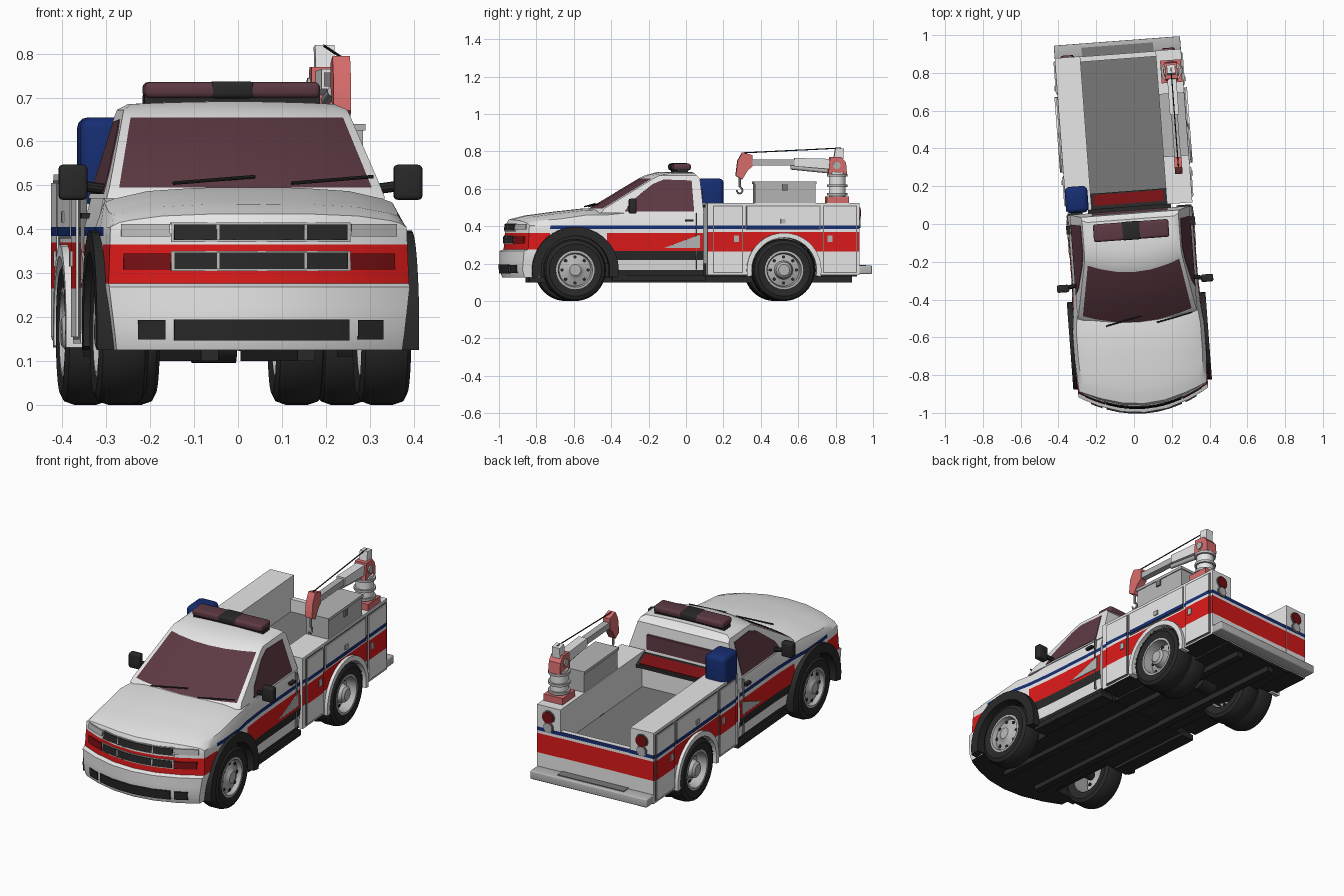
import bpy, bmesh, math
from mathutils import Vector, Matrix

if "Cube" in bpy.data.objects:
    bpy.data.objects.remove(bpy.data.objects["Cube"])

COLOURS = {
    "white": (0.8, 0.8, 0.8), "light_grey": (0.47, 0.47, 0.47), "floor_grey": (0.19, 0.19, 0.19),
    "black": (0.022, 0.022, 0.022), "red": (0.72, 0.01, 0.01), "blue": (0.008, 0.027, 0.17),
    "tinted_glass": (0.11, 0.042, 0.055), "lamp_red": (0.18, 0.005, 0.006), "salmon": (0.68, 0.15, 0.15)}
MATS, PARTS = {}, []
for key, rgb in COLOURS.items():
    m = bpy.data.materials.new(key)
    m.use_nodes = True
    m.diffuse_color = (*rgb, 1)
    m.node_tree.nodes["Principled BSDF"].inputs["Base Color"].default_value = (*rgb, 1)
    MATS[key] = m


def interp(t, pts):
    if t <= pts[0][0]:
        return pts[0][1]
    for (a, u), (b, v) in zip(pts, pts[1:]):
        if t <= b:
            return u + (v - u) * (t - a) / (b - a)
    return pts[-1][1]


def make(name, bm, rule, warp=None):
    """Colour faces by rule (or one colour), bend the mesh, and link it."""
    bmesh.ops.recalc_face_normals(bm, faces=bm.faces)
    me, used = bpy.data.meshes.new(name), []
    for f in bm.faces:
        key = rule if isinstance(rule, str) else rule(f.calc_center_median(), f.normal)
        if key not in used:
            used.append(key)
            me.materials.append(MATS[key])
        f.material_index = used.index(key)
    if warp:
        for v in bm.verts:
            v.co = warp(*v.co)
        bmesh.ops.recalc_face_normals(bm, faces=bm.faces)
    bm.to_mesh(me)
    bm.free()
    o = bpy.data.objects.new(name, me)
    bpy.context.scene.collection.objects.link(o)
    PARTS.append(o)
    return o


def lattice(name, xs, ys, zs, rule, warp=None):
    """Closed box whose surface is divided at the given coordinates."""
    bm, verts, axes = bmesh.new(), {}, (xs, ys, zs)
    def vert(idx):
        if idx not in verts:
            verts[idx] = bm.verts.new([axes[n][idx[n]] for n in range(3)])
        return verts[idx]
    for a in range(3):
        b, c = (a + 1) % 3, (a + 2) % 3
        for end in (0, len(axes[a]) - 1):
            for i in range(len(axes[b]) - 1):
                for j in range(len(axes[c]) - 1):
                    quad = []
                    for di, dj in ((0, 0), (1, 0), (1, 1), (0, 1)):
                        idx = [0, 0, 0]
                        idx[a], idx[b], idx[c] = end, i + di, j + dj
                        quad.append(vert(tuple(idx)))
                    bm.faces.new(quad)
    return make(name, bm, rule, warp)


def box(name, x, y, z, rule, bevel=0.0):
    o = lattice(name, sorted(x), y, z, rule)
    if bevel:
        bm = bmesh.new()
        bm.from_mesh(o.data)
        bmesh.ops.bevel(bm, geom=bm.edges[:], offset=bevel, segments=3, affect='EDGES', profile=0.5)
        bm.to_mesh(o.data)
        bm.free()
    return o


def rod(name, p, q, r, mat, r2=None, seg=24):
    p, q, bm = Vector(p), Vector(q), bmesh.new()
    d = q - p
    mtx = Matrix.Translation((p + q) / 2) @ d.to_track_quat('Z', 'Y').to_matrix().to_4x4()
    bmesh.ops.create_cone(bm, cap_ends=True, segments=seg, radius1=r, radius2=r if r2 is None else r2,
                          depth=d.length, matrix=mtx)
    return make(name, bm, mat)


def prism(name, pts, x0, x1, mat, lean=lambda z: 0):
    """Side-view outline extruded in x; lean shifts x by height."""
    bm = bmesh.new()
    a, b = [[bm.verts.new((x + math.copysign(lean(z), x), y, z)) for y, z in pts] for x in (x0, x1)]
    bm.faces.new(a)
    bm.faces.new(b)
    for i in range(len(pts)):
        j = (i + 1) % len(pts)
        bm.faces.new((a[i], a[j], b[j], b[i]))
    return make(name, bm, mat)


def lathe(name, profile, x, s, y, z, mat):
    """Profile of (radius, outward offset) spun about the axle."""
    bm = bmesh.new()
    vs = [bm.verts.new((x + s * dx, y, z + r)) for r, dx in profile]
    edges = [bm.edges.new(e) for e in zip(vs, vs[1:])]
    bmesh.ops.spin(bm, geom=vs + edges, cent=(0, y, z), axis=(1, 0, 0), angle=math.tau, steps=40)
    bmesh.ops.remove_doubles(bm, verts=bm.verts, dist=1e-4)
    return make(name, bm, mat)


def cut_well(o, s, x_in, y, z, r):
    cutter = rod("well_cutter", (s * x_in, y, z), (s * 0.5, y, z), r, "black", seg=48)
    cutter.hide_render = True
    mod = o.modifiers.new("well", 'BOOLEAN')
    mod.operation, mod.solver, mod.object, mod.material_mode = 'DIFFERENCE', 'EXACT', cutter, 'TRANSFER'
    dg = bpy.context.evaluated_depsgraph_get()
    me = bpy.data.meshes.new_from_object(o.evaluated_get(dg))
    o.modifiers.clear()
    o.data = me
    PARTS.remove(cutter)
    bpy.data.objects.remove(cutter)


# Cab lower body with hood, bumper and stripes
def lean(z):
    return interp(z, ((0.125, 0.015), (0.16, 0), (0.268, 0), (0.276, 0.022), (0.405, 0.032), (0.44, 0.05)))

def body_warp(f, y, z):
    s = min(1, max(0, (-y - 0.7) / 0.3))
    top = z > 0.45
    w = interp(y, ((-0.5, 0.354), (-0.42, 0.335))) * interp(z, ((0.125, 0.95), (0.27, 1), (0.405, 0.985), (0.5, 0.93)))
    if top:
        z = interp(y, ((-1, 0.435), (-0.92, 0.455), (-0.55, 0.495), (-0.45, 0.49), (-0.3, 0.475)))
        z -= f ** 4 * interp(y, ((-1, 0.02), (-0.7, 0.04), (-0.45, 0.03), (-0.3, 0)))
    x = f * w * (1 - 0.03 * s)
    return x, y + s * (lean(z) + 0.9 * x * x), z

def body_rule(c, n):
    if n.z < -0.5 or (c.z < 0.165 and c.y > -0.45):
        return "black"
    if 0.276 < c.z < 0.365 and c.y < -0.75:
        return "red"
    if abs(n.x) > 0.5:
        if 0.385 < c.z < 0.405 and c.y > -0.8:
            return "blue"
        if c.y > -0.45 and 0.22 < c.z < 0.365:
            return "red" if c.z > 0.268 else "black"
    return "white"

COLS = [-1, -0.93, -0.7, -0.35, 0, 0.35, 0.7, 0.93, 1]
body = lattice("cab_body", COLS, [-1, -0.96, -0.9, -0.8, -0.7, -0.55, -0.45, -0.3, -0.1, 0.07],
               [0.125, 0.165, 0.22, 0.268, 0.276, 0.365, 0.385, 0.405, 0.5], body_rule, body_warp)

# Cab upper part with windscreen
def cab_w(z):
    return interp(z, ((0.47, 0.318), (0.69, 0.25)))

def cab_warp(f, u, z):
    front = interp(z, ((0.47, -0.54), (0.495, -0.52), (0.655, -0.255), (0.672, -0.22), (0.685, -0.15)))
    back = interp(z, ((0.47, 0.072), (0.655, 0.055), (0.685, 0.025)))
    w = cab_w(z) - (0.02 if z > 0.68 else 0)
    y = front + 0.06 * f * f + (back - front - 0.06 * f * f) * u
    return f * w, y, z + (0.006 * (1 - f * f) if z > 0.68 else 0)

lattice("cab_top", COLS, [0, 0.5, 1], [0.47, 0.495, 0.655, 0.672, 0.685],
        lambda c, n: "tinted_glass" if n.y < -0.5 and abs(c.x) < 0.93 and 0.495 < c.z < 0.655 else "white", cab_warp)
box("rear_window", (-0.2, 0.2), (0.05, 0.073), (0.52, 0.6), "tinted_glass")
for i, x in enumerate((-0.17, 0.1)):
    rod(f"wiper_{i}", (x, -0.53, 0.505), (x + 0.19, -0.49, 0.52), 0.004, "black", seg=8)

# Front fascia plates that follow the curved nose
def nose_plate(name, x0, x1, z0, z1, mat, out=0.006):
    xs = [x0 + (x1 - x0) * i / 6 for i in range(7)]
    lattice(name, xs, [-out, 0.006], [z0, z1], mat, lambda x, y, z: (x, -1 + lean(z) + 0.9 * x * x + y, z))

for name, z0, z1 in (("upper_grille", 0.376, 0.411), ("middle_grille", 0.31, 0.347)):
    nose_plate(name + "_frame", -0.205, 0.205, z0 - 0.005, z1 + 0.004, "light_grey", 0.003)
    nose_plate(name, -0.198, 0.198, z0, z1, "black")
    for i, x in enumerate((-0.1, 0.1)):
        nose_plate(f"{name}_bar_{i}", x - 0.003, x + 0.003, z0, z1, "light_grey", 0.008)
nose_plate("bumper_opening", -0.2, 0.2, 0.147, 0.195, "black")

for s, side in ((1, "left"), (-1, "right")):
    nose_plate("headlight_" + side, s * 0.207, s * 0.315, 0.383, 0.412, "light_grey")
    nose_plate("marker_lamp_" + side, s * 0.207, s * 0.31, 0.308, 0.345, "lamp_red")
    nose_plate("fog_lamp_" + side, s * 0.22, s * 0.28, 0.149, 0.193, "black")
    # Doors, mirrors and side windows
    prism("side_window_" + side, ((-0.35, 0.48), (0.02, 0.48), (0.01, 0.645), (-0.14, 0.65), (-0.2, 0.625), (-0.32, 0.53)),
          s * 0.003, s * -0.005, "tinted_glass",
          lambda z: 0).data.transform(Matrix.Identity(4))
    for v in PARTS[-1].data.vertices:
        v.co.x += s * cab_w(v.co.z)
    prism("door_flash_" + side, ((-0.14, 0.285), (0.05, 0.285), (0.05, 0.355)), s * 0.325, s * 0.338, "light_grey")
    box("door_seam_" + side, (s * 0.325, s * 0.337), (0.03, 0.034), (0.17, 0.47), "floor_grey")
    box("door_handle_" + side, (s * 0.32, s * 0.342), (-0.03, 0.015), (0.425, 0.437), "black")
    box("mirror_" + side, (s * 0.35, s * 0.415), (-0.335, -0.295), (0.467, 0.547), "black", 0.01)
    rod("mirror_arm_" + side, (s * 0.3, -0.3, 0.49), (s * 0.37, -0.315, 0.5), 0.012, "black", seg=10)
    box("running_board_" + side, (s * 0.25, s * 0.33), (-0.42, 0.08), (0.11, 0.14), "black")
    # Wheel wells and arches
    cut_well(body, s, 0.2, -0.62, 0.165, 0.19)
    for name, y, r0, r1, x1, mat in (("front_arch_", -0.62, 0.183, 0.232, 0.368, "black"),
                                     ("rear_arch_", 0.5, 0.174, 0.2, 0.352, "white")):
        lattice(name + side, sorted((s * 0.3, s * x1)), [math.radians(a) for a in range(-10, 191, 10)], [r0, r1], mat,
                lambda x, a, r, y=y: (x, y + r * math.cos(a), 0.165 + r * math.sin(a)))
    # Wheels, doubled at the rear
    tyre = ((0.1, -0.05), (0.14, -0.057), (0.158, -0.048), (0.166, -0.025), (0.166, 0.025), (0.158, 0.048), (0.14, 0.057), (0.1, 0.05))
    for name, x, y, dish in (("front_wheel_", 0.3, -0.62, 0.03), ("rear_outer_wheel_", 0.293, 0.5, 0.0), ("rear_inner_wheel_", 0.19, 0.5, 0.0)):
        lathe(name + "tyre_" + side, tyre, s * x, s, y, 0.166, "black")
        lathe(name + "rim_" + side, ((0.1, -0.05), (0.103, 0.052), (0.092, 0.053), (0.085, dish), (0.05, dish + 0.012),
              (0.042, 0.045), (0.03, 0.055), (0, 0.056)), s * x, s, y, 0.166, "light_grey")
        for k in range(8):
            a = k * math.tau / 8
            cy, cz, cx = y + 0.07 * math.cos(a), 0.166 + 0.07 * math.sin(a), x + dish
            rod(f"{name}hole_{k}_{side}", (s * cx, cy, cz), (s * (cx + 0.009), cy, cz), 0.009, "black", seg=10)

# Service bed
def bed_rule(c, n):
    if n.z < -0.5:
        return "black"
    if (abs(n.x) > 0.5 and c.x * n.x > 0 and abs(c.x) > 0.3) or n.y > 0.5:
        return "red" if 0.265 < c.z < 0.37 else "blue" if 0.385 < c.z < 0.405 else "white"
    return "white"

ROWS = [0.14, 0.265, 0.37, 0.385, 0.405, 0.525]
for s, side in ((1, "left"), (-1, "right")):
    chest = box("side_chest_" + side, (s * 0.2, s * 0.335), [0.09, 0.905], ROWS, bed_rule)
    cut_well(chest, s, 0.19, 0.5, 0.165, 0.174)
    for i, (y0, y1, z0) in enumerate(((0.125, 0.275, 0.155), (0.3, 0.69, 0.385), (0.715, 0.885, 0.155))):
        box(f"chest_seam_{i}_{side}", (s * 0.33, s * 0.338), [y0 - 0.006, y1 + 0.006], [z0 - 0.006, 0.511], "floor_grey")
        box(f"chest_door_{i}_{side}", (s * 0.33, s * 0.343), [y0, y1],
            [z0] + [z for z in ROWS[1:-1] if z > z0] + [0.505], bed_rule)
        ym = y1 - 0.03 if i == 0 else (y0 + y1) / 2 if i == 1 else y0 + 0.03
        box(f"chest_latch_{i}_{side}", (s * 0.34, s * 0.348), [ym - 0.013, ym + 0.013], [0.415 if i == 1 else 0.315, 0.44 if i == 1 else 0.35], "light_grey")
    for name, z, r, mat in (("tail_lamp_", 0.47, 0.031, "lamp_red"), ("reverse_lamp_", 0.415, 0.024, "light_grey")):
        rod(name + "rim_" + side, (s * 0.268, 0.9, z), (s * 0.268, 0.91, z), r + 0.005, "floor_grey")
        rod(name + side, (s * 0.268, 0.9, z), (s * 0.268, 0.915, z), r, mat)
box("bed_floor", (-0.2, 0.2), [0.1, 0.89], [0.29, 0.337], "floor_grey")
box("tailgate", (-0.2, 0.2), [0.875, 0.903], ROWS[:-1], bed_rule)
box("headboard", (-0.2, 0.2), [0.09, 0.115], [0.14, 0.5], "white")
prism("headboard_frame", ((0.09, 0.515), (0.105, 0.515), (0.175, 0.48), (0.175, 0.465), (0.09, 0.465)), -0.2, 0.2, "black")
prism("headboard_panel", ((0.11, 0.517), (0.168, 0.488), (0.168, 0.48), (0.11, 0.508)), -0.185, 0.185, "lamp_red")
box("rear_bumper", (-0.335, 0.335), [0.9, 0.972], [0.145, 0.19], "light_grey", 0.006)
box("bumper_step", (-0.19, 0.19), [0.9, 0.95], [0.188, 0.194], "floor_grey")

# Chassis
box("underbody", (-0.22, 0.22), [-0.88, 0.9], [0.13, 0.2], "black")
for s, side in ((1, "left"), (-1, "right")):
    box("frame_rail_" + side, (s * 0.09, s * 0.13), [-0.85, 0.88], [0.1, 0.15], "black")
for name, y in (("front_axle", -0.62), ("rear_axle", 0.5)):
    rod(name, (-0.28, y, 0.166), (0.28, y, 0.166), 0.025, "black")
rod("differential", (-0.05, 0.5, 0.15), (0.05, 0.5, 0.15), 0.055, "black")
rod("drive_shaft", (0, -0.4, 0.14), (0, 0.5, 0.15), 0.018, "black")

# Roof light bar
box("light_bar_base", (-0.2, 0.2), [-0.065, -0.005], [0.68, 0.705], "black")
box("light_bar", (-0.2, 0.2), [-0.082, 0.012], [0.699, 0.735], "tinted_glass", 0.012)
box("light_bar_centre", (-0.05, 0.05), [-0.084, 0.014], [0.698, 0.737], "black", 0.011)

# Fuel tank and tool box
box("fuel_tank", (-0.335, -0.215), [0.08, 0.22], [0.45, 0.655], "blue", 0.025)
box("tool_box", (0.205, 0.33), [0.345, 0.67], [0.52, 0.625], "light_grey")
box("tool_box_lid", (0.2, 0.335), [0.34, 0.675], [0.625, 0.64], "light_grey")
box("tool_box_latch", (0.33, 0.339), [0.49, 0.52], [0.59, 0.625], "floor_grey")

# Crane
CX = 0.275
box("crane_base", (CX - 0.055, CX + 0.055), [0.73, 0.85], [0.52, 0.56], "salmon")
rod("crane_column", (CX, 0.79, 0.56), (CX, 0.79, 0.69), 0.045, "white")
for i, z in enumerate((0.565, 0.61, 0.665)):
    rod(f"crane_collar_{i}", (CX, 0.79, z), (CX, 0.79, z + 0.014), 0.055, "light_grey")
prism("crane_head", ((0.74, 0.68), (0.84, 0.68), (0.835, 0.74), (0.81, 0.77), (0.75, 0.77)), CX - 0.033, CX + 0.033, "salmon")
prism("crane_mast", ((0.77, 0.76), (0.82, 0.75), (0.825, 0.815), (0.78, 0.82)), CX - 0.022, CX + 0.022, "white")
rod("crane_pivot", (CX - 0.04, 0.785, 0.725), (CX + 0.04, 0.785, 0.725), 0.02, "light_grey")
prism("crane_inner_arm", ((0.56, 0.72), (0.75, 0.705), (0.76, 0.76), (0.56, 0.765)), CX - 0.024, CX + 0.024, "white")
prism("crane_outer_arm", ((0.32, 0.725), (0.58, 0.725), (0.58, 0.757), (0.32, 0.757)), CX - 0.017, CX + 0.017, "light_grey")
rod("crane_ram", (CX, 0.74, 0.695), (CX, 0.54, 0.715), 0.012, "light_grey")
prism("crane_tip", ((0.335, 0.78), (0.28, 0.795), (0.255, 0.75), (0.245, 0.67), (0.28, 0.65), (0.31, 0.7), (0.335, 0.72)),
      CX - 0.02, CX + 0.02, "salmon")
rod("crane_cable", (CX, 0.81, 0.818), (CX, 0.28, 0.792), 0.003, "black", seg=8)
rod("hook_line", (CX, 0.267, 0.66), (CX, 0.267, 0.61), 0.006, "light_grey", seg=8)
HOOK = [(CX, 0.267 + 0.016 * math.sin(a), 0.592 + 0.018 * math.cos(a)) for a in (0, 0.8, 1.6, 2.4, 3.2, 4.0, 4.8)]
for i, (p, q) in enumerate(zip(HOOK, HOOK[1:])):
    rod(f"hook_{i}", p, q, 0.005, "light_grey", seg=8)

# Turn the whole truck slightly and smooth the curved parts
place = Matrix.Translation((-0.018, 0, 0)) @ Matrix.Rotation(0.075, 4, 'Z')
bpy.ops.object.select_all(action='DESELECT')
for o in PARTS:
    o.data.transform(place)
    o.select_set(True)
bpy.context.view_layer.objects.active = PARTS[0]
bpy.ops.object.shade_smooth_by_angle(angle=math.radians(35))
